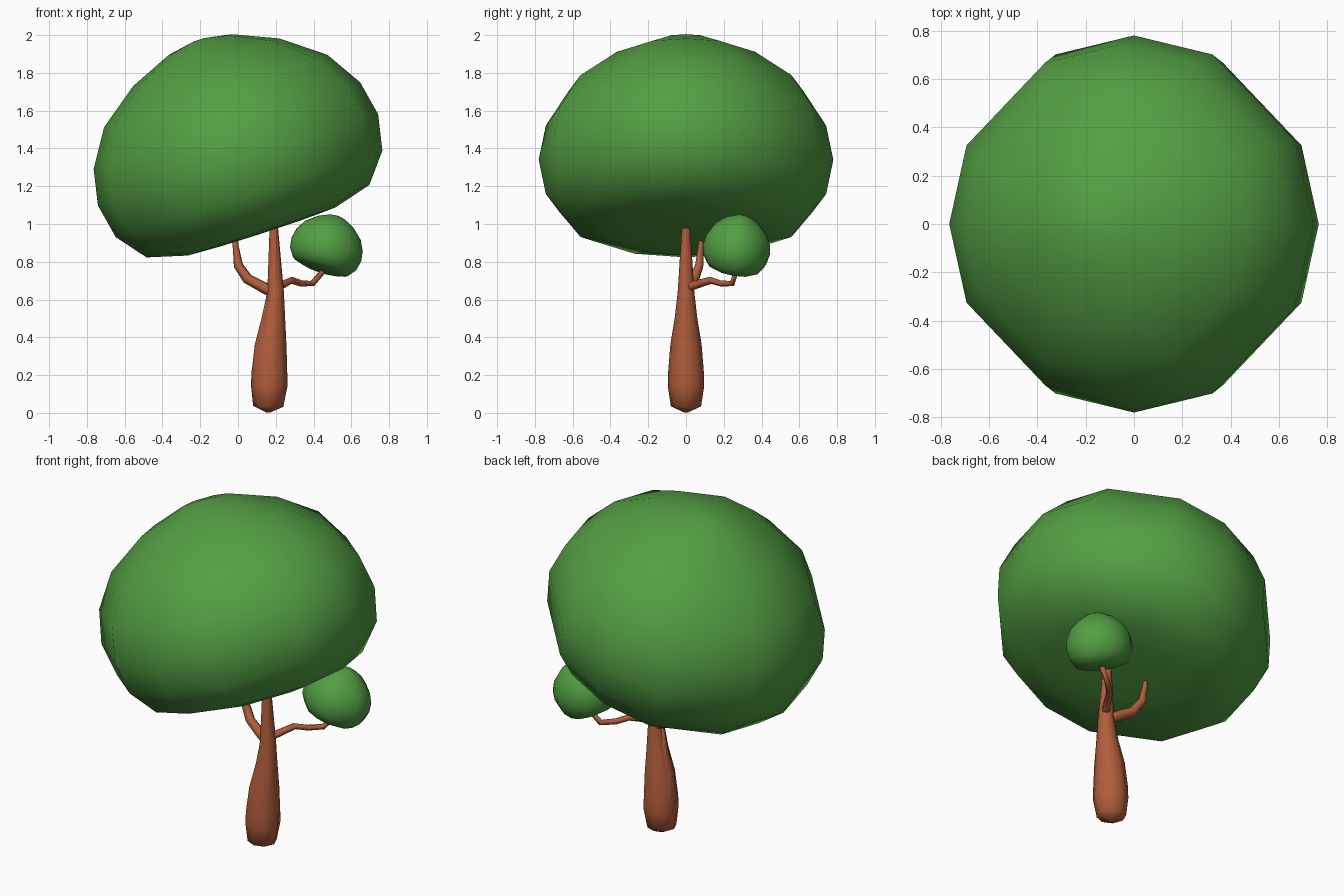
import bpy, bmesh, math
from mathutils import Vector

if "Cube" in bpy.data.objects:
    bpy.data.objects.remove(bpy.data.objects["Cube"])


def material(name, rgb):
    m = bpy.data.materials.new(name)
    m.diffuse_color = (*rgb, 1)
    m.use_nodes = True
    m.node_tree.nodes["Principled BSDF"].inputs["Base Color"].default_value = m.diffuse_color
    return m


LEAF = material("leaf green", (0.085, 0.345, 0.055))
BARK = material("bark brown", (0.44, 0.11, 0.044))


def skin(name, rings, mat):
    """Join a list of vertex rings into one closed smooth surface."""
    bm = bmesh.new()
    loops = [[bm.verts.new(p) for p in ring] for ring in rings]
    for a, b in zip(loops, loops[1:]):
        n = len(a)
        for i in range(n):
            j = (i + 1) % n
            bm.faces.new((a[i], a[j], b[j], b[i]))
    bm.faces.new(loops[0][::-1])
    bm.faces.new(loops[-1])
    bmesh.ops.recalc_face_normals(bm, faces=bm.faces)
    for f in bm.faces:
        f.smooth = True
    me = bpy.data.meshes.new(name)
    bm.to_mesh(me)
    bm.free()
    me.materials.append(mat)
    ob = bpy.data.objects.new(name, me)
    bpy.context.collection.objects.link(ob)
    return ob


def tube(name, path, sides=8):
    """Tapered limb along points (x, y, z, radius)."""
    pts = [Vector(p[:3]) for p in path]
    rings = []
    for i, p in enumerate(pts):
        d = pts[min(i + 1, len(pts) - 1)] - pts[max(i - 1, 0)]
        q = Vector((0, 0, 1)).rotation_difference(d.normalized())
        rings.append([p + q @ Vector((math.cos(a), math.sin(a), 0)) * path[i][3]
                      for a in (math.tau * k / sides for k in range(sides))])
    return skin(name, rings, BARK)


# Mushroom-cap foliage: domed top, flattened underside (radius, height)
DOME = [(0.03, -0.41), (0.22, -0.408), (0.41, -0.40), (0.62, -0.342), (0.742, -0.19),
        (0.78, 0.0), (0.742, 0.19), (0.622, 0.382), (0.407, 0.543), (0.175, 0.642),
        (0.03, 0.668)]
ANGLES = [math.radians(q * 90 + a) for q in range(4) for a in (0, 26, 64)]


def foliage(name, loc, rot, scale):
    rings = [[(r * math.cos(a), r * math.sin(a), z) for a in ANGLES] for r, z in DOME]
    ob = skin(name, rings, LEAF)
    ob.location = loc
    ob.rotation_euler = [math.radians(v) for v in rot]
    ob.scale = scale
    return ob


# Crowns
foliage("main_crown", (0, 0, 1.34), (0, -18, 0), (1, 1, 1))
foliage("small_crown", (0.468, 0.267, 0.866), (-10, 19, 0), (0.25, 0.23, 0.283))

# Trunk, swollen at the base and tapering into the crown
tube("trunk", [(0.16, 0, 0.003, 0.012), (0.16, 0, 0.035, 0.08), (0.165, 0, 0.14, 0.096),
               (0.166, 0, 0.21, 0.095), (0.174, 0, 0.36, 0.083), (0.19, 0, 0.5, 0.06),
               (0.199, 0, 0.64, 0.044), (0.19, 0, 0.97, 0.023), (0.19, 0, 1.06, 0.02)])

# Ridge running up the trunk into the left branch
tube("trunk_ridge", [(0.14, 0, 0.1, 0.06), (0.135, 0, 0.22, 0.063), (0.131, 0, 0.36, 0.042),
                     (0.15, 0, 0.5, 0.025), (0.17, 0, 0.64, 0.015)])

# Branches
tube("left_branch", [(0.2, 0, 0.63, 0.03), (0.14, 0.015, 0.662, 0.03), (0.05, 0.045, 0.71, 0.028),
                     (0.002, 0.07, 0.78, 0.025), (-0.012, 0.078, 0.88, 0.016),
                     (-0.02, 0.08, 0.96, 0.01)], 6)
tube("right_branch", [(0.19, -0.01, 0.655, 0.024), (0.23, 0.04, 0.675, 0.023),
                      (0.285, 0.13, 0.702, 0.019), (0.335, 0.185, 0.685, 0.017),
                      (0.395, 0.245, 0.685, 0.016), (0.45, 0.265, 0.75, 0.015)], 6)
